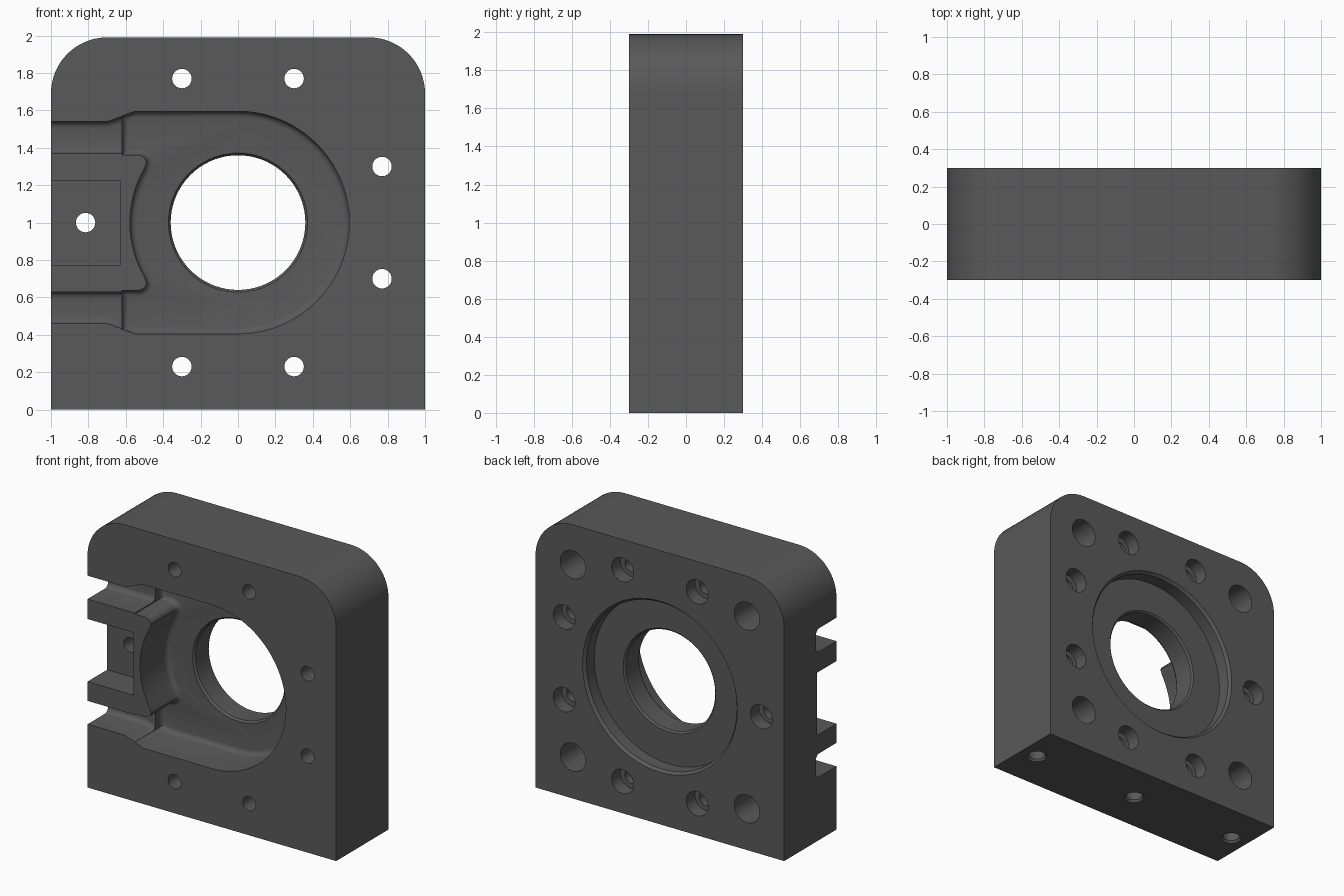
import bpy, bmesh, math
from mathutils import Vector

cube = bpy.data.objects.get("Cube")
if cube:
    bpy.data.objects.remove(cube, do_unlink=True)

FRONT, BACK, MID_Z = -0.3, 0.3, 1.0
POCKET_FLOOR, CHANNEL_FLOOR, SLOT_FLOOR, BORE_SEAT = 0.01, -0.065, -0.075, 0.19

metal = bpy.data.materials.new("dark grey metal")
metal.use_nodes = True
grey = (0.1, 0.1, 0.1, 1)
metal.diffuse_color = grey
metal.node_tree.nodes["Principled BSDF"].inputs["Base Color"].default_value = grey


def arc(cx, cz, r, start, end, steps):
    """Points on an arc in the x-z plane, angles in degrees."""
    angles = [math.radians(start + (end - start) * i / steps) for i in range(steps + 1)]
    return [(cx + r * math.cos(a), cz + r * math.sin(a)) for a in angles]


def finish(name, bm):
    bmesh.ops.recalc_face_normals(bm, faces=bm.faces)
    mesh = bpy.data.meshes.new(name)
    bm.to_mesh(mesh)
    bm.free()
    mesh.materials.append(metal)
    obj = bpy.data.objects.new(name, mesh)
    bpy.context.collection.objects.link(obj)
    return obj


def slab(name, outline, y0, y1, fillet=0):
    """Extrude an x-z outline from y0 to y1, rounding the y1 rim."""
    bm = bmesh.new()
    face = bm.faces.new([bm.verts.new((x, y0, z)) for x, z in outline])
    ext = bmesh.ops.extrude_face_region(bm, geom=[face], use_keep_orig=True)
    moved = [g for g in ext["geom"] if isinstance(g, bmesh.types.BMVert)]
    bmesh.ops.translate(bm, verts=moved, vec=(0, y1 - y0, 0))
    bmesh.ops.recalc_face_normals(bm, faces=bm.faces)
    if fillet:
        rim = [e for e in bm.edges if all(abs(v.co.y - y1) < 1e-5 for v in e.verts)]
        bmesh.ops.bevel(bm, geom=rim, offset=fillet, segments=4, profile=0.5, affect='EDGES')
    return finish(name, bm)


def turned(name, centre, axis, profile, steps=32):
    """Revolve (radius, distance along axis) pairs about an axis."""
    axis = Vector(axis)
    side = Vector((1, 0, 0))
    centre = Vector(centre)
    pts = [(0, profile[0][1])] + profile + [(0, profile[-1][1])]
    bm = bmesh.new()
    verts = [bm.verts.new(centre + side * r + axis * h) for r, h in pts]
    edges = [bm.edges.new(pair) for pair in zip(verts, verts[1:])]
    bmesh.ops.spin(bm, geom=verts + edges, cent=centre, axis=axis,
                   angle=math.tau, steps=steps, use_duplicate=False)
    bmesh.ops.remove_doubles(bm, verts=bm.verts, dist=1e-5)
    return finish(name, bm)


def flip(points):
    """Mirror an outline about the bore height."""
    return [(x, 2 * MID_Z - z) for x, z in reversed(points)]


# Main block with rounded top corners
block = slab("mounting_block",
             [(-1, 0), (1, 0)] + arc(0.7, 1.69, 0.3, 0, 90, 16)
             + arc(-0.7, 1.69, 0.3, 90, 180, 16), FRONT, BACK)
cutters = []

# Front pocket, wrapping round the concave end of the boss
lower = [(-0.62, 0.43), (-0.55, 0.405), (0, 0.405)]
boss_corner = arc(-0.535, 1.315, 0.047, 90, 10, 6)
boss_side = [(-0.62, 1.362)] + boss_corner
hollow = arc(0, MID_Z, 0.578, 150, 210, 16)
pocket = (lower + arc(0, MID_Z, 0.595, -90, 90, 40)[1:-1] + flip(lower)
          + boss_side + hollow + flip(boss_side))
cutters.append(slab("pocket_cutter", pocket, FRONT - 0.1, POCKET_FLOOR, 0.035))

# Side channels above and below the boss
channel = [(-1.2, 0.46), (-0.7, 0.46), (-0.62, 0.432), (-0.57, 0.432),
           (-0.57, 0.63), (-1.2, 0.63)]
for name, outline in (("lower", channel), ("upper", flip(channel))):
    cutters.append(slab(name + "_channel_cutter", outline, FRONT - 0.1, CHANNEL_FLOOR, 0.035))

# Square slot in the boss
cutters.append(slab("slot_cutter", [(-1.2, 0.77), (-0.63, 0.77), (-0.63, 1.225), (-1.2, 1.225)],
                    FRONT - 0.1, SLOT_FLOOR))

# Main bore with chamfered rims, and the wide seat at the back
cutters.append(turned("bore_cutter", (0, 0, MID_Z), (0, 1, 0),
                      [(0.372, -0.1), (0.372, POCKET_FLOOR), (0.36, POCKET_FLOOR + 0.015),
                       (0.36, BORE_SEAT - 0.012), (0.372, BORE_SEAT), (0.372, 0.25)], 72))
cutters.append(turned("seat_cutter", (0, 0, MID_Z), (0, 1, 0),
                      [(0.605, BORE_SEAT), (0.605, BACK - 0.02), (0.622, BACK), (0.622, 0.4)], 72))

# Counterbored through holes
holes = [(x, MID_Z + s * 0.77) for x in (-0.3, 0.3) for s in (-1, 1)]
holes += [(0.77, 0.7), (0.77, 1.3), (-0.815, MID_Z)]
for x, z in holes:
    cutters.append(turned("screw_hole_cutter", (x, 0, z), (0, 1, 0),
                          [(0.052, -0.4), (0.052, 0.2), (0.088, 0.2), (0.088, 0.4)]))

# Blind corner holes in the back
for x in (-0.7, 0.7):
    for z in (0.3, 1.7):
        cutters.append(turned("corner_hole_cutter", (x, 0, z), (0, 1, 0),
                              [(0.102, 0), (0.102, 0.4)]))

# Blind holes in the underside
for x in (-0.87, 0, 0.87):
    cutters.append(turned("base_hole_cutter", (x, 0, 0), (0, 0, 1),
                          [(0.07, -0.1), (0.07, 0), (0.058, 0.015), (0.058, 0.25)]))

# Cut everything out of the block
bpy.context.view_layer.objects.active = block
for cutter in cutters:
    mod = block.modifiers.new("cut", 'BOOLEAN')
    mod.operation = 'DIFFERENCE'
    mod.solver = 'EXACT'
    mod.object = cutter
    bpy.ops.object.modifier_apply(modifier=mod.name)
    bpy.data.objects.remove(cutter, do_unlink=True)

for obj in bpy.context.selected_objects:
    obj.select_set(False)
block.select_set(True)
bpy.ops.object.shade_smooth_by_angle(angle=math.radians(30))
